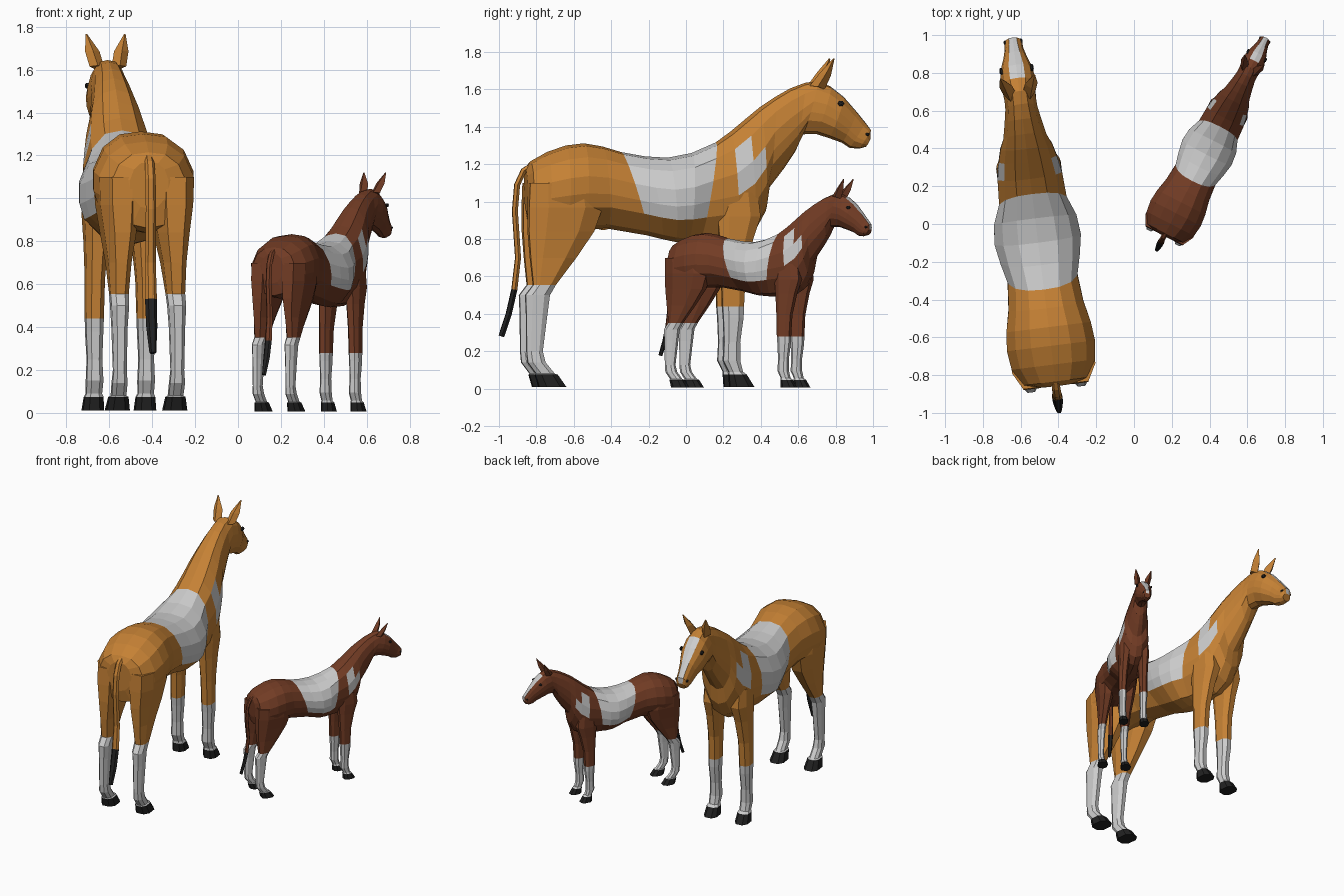
import bpy, bmesh, math
from mathutils import Vector

if "Cube" in bpy.data.objects:
    bpy.data.objects.remove(bpy.data.objects["Cube"])


def material(name, rgb):
    m = bpy.data.materials.new(name)
    m.diffuse_color = (*rgb, 1)
    m.use_nodes = True
    m.node_tree.nodes["Principled BSDF"].inputs["Base Color"].default_value = m.diffuse_color
    return m


WHITE = material("white", (0.8, 0.8, 0.8))
BLACK = material("black", (0.015, 0.015, 0.015))
COAT, PALE, DARK = 0, 1, 2


def loft(name, rings, coat, pick=lambda i, j: COAT, mirror=False):
    """Skin a list of closed rings; pick(band, strip) gives the material slot."""
    bm = bmesh.new()
    vs = [[bm.verts.new(p) for p in r] for r in rings]
    n = len(rings[0])
    for i in range(len(vs) - 1):
        for j in range(n):
            k = (j + 1) % n
            f = bm.faces.new((vs[i][j], vs[i][k], vs[i + 1][k], vs[i + 1][j]))
            f.material_index = pick(i, j)
    bm.faces.new(vs[0]).material_index = pick(0, n // 2)
    bm.faces.new(vs[-1]).material_index = pick(len(vs) - 2, n // 2)
    bmesh.ops.recalc_face_normals(bm, faces=bm.faces)
    me = bpy.data.meshes.new(name)
    bm.to_mesh(me)
    bm.free()
    for m in (coat, WHITE, BLACK):
        me.materials.append(m)
    ob = bpy.data.objects.new(name, me)
    bpy.context.collection.objects.link(ob)
    if mirror:
        md = ob.modifiers.new("mirror", 'MIRROR')
        md.use_mirror_merge = False
    return ob


# Half cross-section of the trunk: across, up
HALF = [(0, 1), (.45, .97), (.8, .84), (1, .62), (1, .42), (.9, .26), (.45, .05), (0, 0)]

# Trunk stations: top y, top z, bottom y, bottom z, half width
TRUNK = [
    (-.865, 1.17, -.86, .95, .09), (-.84, 1.215, -.84, .86, .175),
    (-.75, 1.265, -.75, .84, .222), (-.65, 1.3, -.65, .84, .235),
    (-.55, 1.312, -.55, .85, .225), (-.45, 1.295, -.42, .855, .2),
    (-.35, 1.265, -.21, .82, .185), (-.22, 1.242, -.13, .80, .212),
    (-.1, 1.235, -.06, .785, .23), (.03, 1.26, .01, .78, .22),
    (.16, 1.317, .07, .775, .18), (.24, 1.375, .28, .785, .172),
    (.33, 1.45, .37, .84, .155), (.4, 1.507, .43, .95, .138),
    (.48, 1.56, .445, 1.07, .115), (.56, 1.605, .53, 1.18, .098),
    (.64, 1.635, .59, 1.27, .085), (.71, 1.645, .63, 1.36, .083)]
HEAD = [
    (.78, 1.615, .7, 1.362, .09), (.85, 1.56, .77, 1.34, .088),
    (.92, 1.48, .84, 1.315, .062), (.965, 1.425, .88, 1.288, .05),
    (.995, 1.385, .93, 1.283, .047), (.993, 1.34, .968, 1.293, .035)]


def section(ty, tz, by, bz, w):
    full = HALF + [(-u, v) for u, v in HALF[-2:0:-1]]
    return [(u * w, by + (ty - by) * v, bz + (tz - bz) * v) for u, v in full]


def trunk_colour(i, j):
    s = min(j, 13 - j)                      # strip counted down from the spine
    if 6 <= i <= 9 and s <= 4:
        return PALE                         # saddle band
    if (i == 11 and s in (2, 3)) or (i == 12 and s == 3):
        return PALE                         # shoulder patch
    if i >= 18 and s == 0:
        return PALE                         # blaze
    return COAT


# Leg rings: z, back y, front y, inner x, outer x
HIND = [
    (1.1, -.86, -.5, .03, .222), (.97, -.865, -.47, .035, .218),
    (.84, -.865, -.515, .05, .2), (.7, -.855, -.61, .075, .183),
    (.555, -.84, -.72, .09, .175), (.5, -.882, -.752, .093, .175),
    (.4, -.878, -.765, .1, .17), (.2, -.876, -.79, .105, .165),
    (.14, -.87, -.775, .1, .17), (.08, -.825, -.725, .1, .168),
    (.075, -.83, -.71, .09, .178), (.01, -.81, -.665, .08, .19)]
FORE = [
    (1.05, .15, .37, .04, .165), (.92, .155, .385, .045, .17),
    (.8, .165, .345, .06, .165), (.62, .175, .305, .075, .162),
    (.44, .18, .295, .08, .163), (.38, .185, .293, .082, .162),
    (.25, .19, .275, .087, .156), (.15, .185, .275, .082, .16),
    (.09, .215, .29, .085, .158), (.075, .215, .31, .078, .165),
    (.01, .22, .35, .073, .172)]


def leg(name, rows, white_from, coat):
    rings = []
    for z, b, f, x0, x1 in rows:
        cx, cy, hx, hy = (x0 + x1) / 2, (b + f) / 2, (x1 - x0) / 2, (f - b) / 2
        rings.append([(cx + hx * u, cy + hy * v, z) for u, v in
                      [(1, .5), (.5, 1), (-.5, 1), (-1, .5), (-1, -.5), (-.5, -1), (.5, -1), (1, -.5)]])
    hoof = len(rows) - 2
    return loft(name, rings, coat, lambda i, j: DARK if i >= hoof else PALE if i >= white_from else COAT, True)


# Tail path: y, z, half width
TAIL = [(-.82, 1.2, .02), (-.875, 1.165, .022), (-.91, 1.09, .024), (-.922, .95, .024),
        (-.905, .7, .025), (-.925, .53, .028), (-.955, .4, .026), (-.995, .28, .016)]


def tail(coat):
    rings = []
    for k, (y, z, w) in enumerate(TAIL):
        a, b = TAIL[max(k - 1, 0)], TAIL[min(k + 1, len(TAIL) - 1)]
        d = Vector((0, b[0] - a[0], b[1] - a[1])).normalized()
        nrm = Vector((0, -d.z, d.y)) * .017
        rings.append([Vector((w * math.cos(t), y, z)) + nrm * math.sin(t)
                      for t in [math.tau * q / 6 for q in range(6)]])
    return loft("tail", rings, coat, lambda i, j: DARK if i >= 5 else COAT)


def ear(coat):
    rows = [(.052, .7, 1.615, .034, .04), (.068, .742, 1.685, .034, .03), (.09, .785, 1.765, .004, .004)]
    rings = [[(x + w, y, z), (x, y + d, z - d * .4), (x - w, y, z), (x, y - d, z + d * .1)]
             for x, y, z, w, d in rows]
    return loft("ears", rings, coat, mirror=True)


def bead(name, pos, r):
    # low-poly dark bead for eyes and nostrils
    rings = [[(pos[0] + h, pos[1] + r * s * math.cos(t), pos[2] + r * .8 * s * math.sin(t))
              for t in [math.tau * q / 6 for q in range(6)]]
             for h, s in ((-.008, 1), (.003, 1), (.008, .5))]
    return loft(name, rings, BLACK, mirror=True)


def sheath(coat):
    rows = [(-.4, .885, .03), (-.445, .87, .026), (-.47, .865, .014)]
    rings = [[(r * math.cos(t), y, z + r * math.sin(t)) for t in [math.tau * q / 6 for q in range(6)]]
             for y, z, r in rows]
    return loft("sheath", rings, coat)


def horse(tag, coat, place, turn, size):
    parts = [
        loft("body", [section(*r) for r in TRUNK + HEAD], coat, trunk_colour),
        leg("hind_legs", HIND, 4, coat),
        leg("front_legs", FORE, 4, coat),
        tail(coat), ear(coat), sheath(coat),
        bead("eyes", (.083, .825, 1.525), .018),
        bead("nostrils", (.042, .972, 1.36), .012)]
    for ob in parts:
        ob.name = tag + "_" + ob.name
        ob.location = (*place, 0)
        ob.rotation_euler = (0, 0, math.radians(turn))
        ob.scale = (size,) * 3


horse("mare", material("chestnut", (.56, .22, .035)), (-.52, 0), 7.1, 1.0)
horse("foal", material("dark_bay", (.17, .045, .018)), (.41, .425), -27.2, .635)
